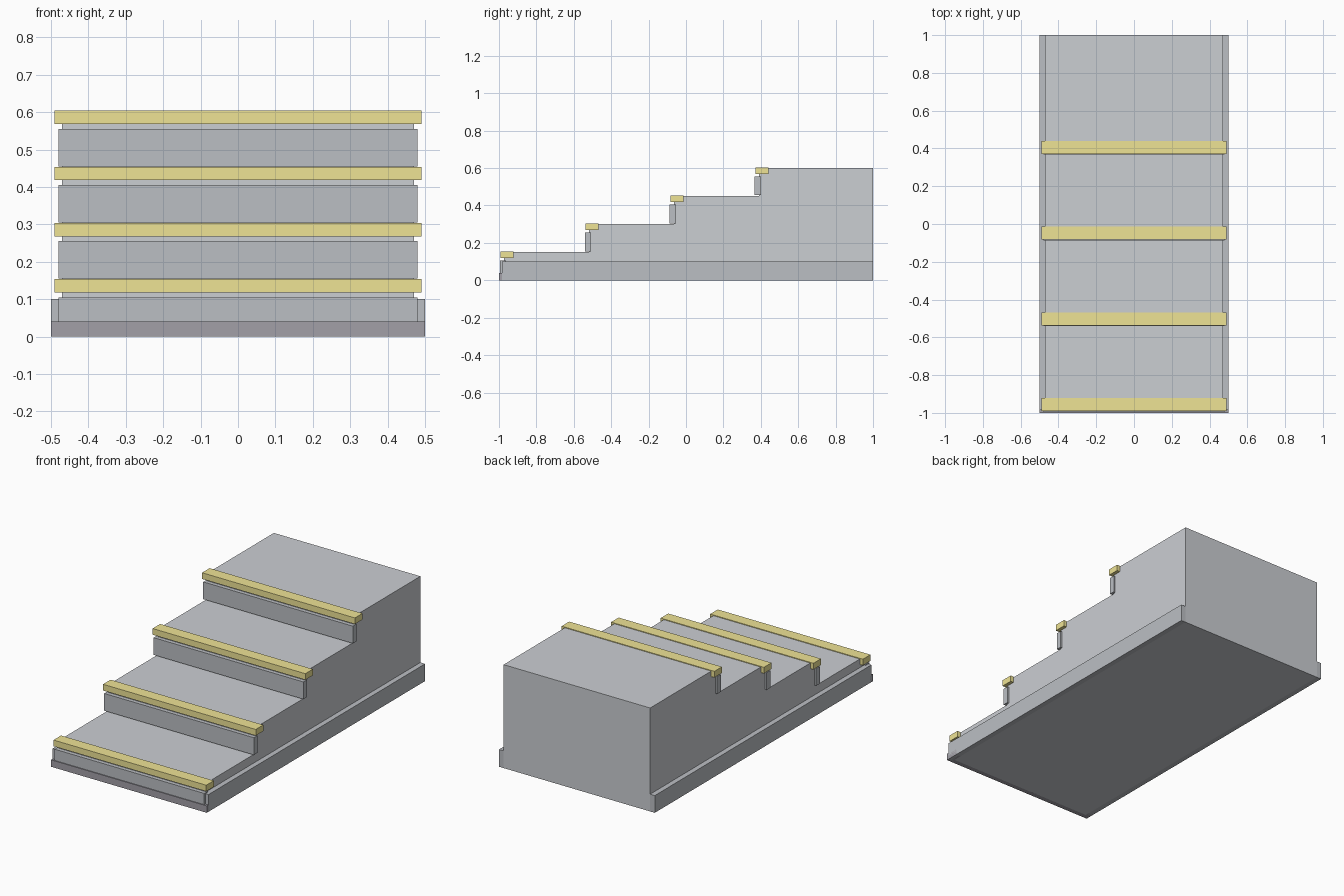
import bpy, bmesh

if "Cube" in bpy.data.objects:
    bpy.data.objects.remove(bpy.data.objects["Cube"])


def material(name, rgb):
    m = bpy.data.materials.new(name)
    m.diffuse_color = (*rgb, 1)
    m.use_nodes = True
    m.node_tree.nodes["Principled BSDF"].inputs["Base Color"].default_value = m.diffuse_color
    return m


BODY = material("body_grey", (0.60, 0.62, 0.65))
TRIM = material("trim_grey", (0.50, 0.52, 0.55))
DARK = material("dark_grey", (0.36, 0.35, 0.39))
YELLOW = material("yellow", (0.86, 0.77, 0.30))


def prism(name, profile, x0, x1, mat):
    """Extrude a (y, z) profile from x0 to x1."""
    bm = bmesh.new()
    face = bm.faces.new([bm.verts.new((x0, y, z)) for y, z in profile])
    ext = bmesh.ops.extrude_face_region(bm, geom=[face])["geom"]
    bmesh.ops.translate(bm, vec=(x1 - x0, 0, 0),
                        verts=[v for v in ext if isinstance(v, bmesh.types.BMVert)])
    bmesh.ops.recalc_face_normals(bm, faces=bm.faces)
    me = bpy.data.meshes.new(name)
    bm.to_mesh(me)
    bm.free()
    me.materials.append(mat)
    ob = bpy.data.objects.new(name, me)
    bpy.context.collection.objects.link(ob)
    return ob


def box(name, x0, x1, y0, y1, z0, z1, mat):
    return prism(name, [(y0, z0), (y1, z0), (y1, z1), (y0, z1)], x0, x1, mat)


STEPS, RISE, RUN, FRONT = 4, 0.15, 0.454, -0.995
fronts = [FRONT + i * RUN for i in range(STEPS)]

# Stepped solid body
profile = [(1, 0), (fronts[0] + 0.023, 0)]
for i, y in enumerate(fronts):
    if i:
        profile.append((y + 0.023, i * RISE))
    profile.append((y + 0.023, (i + 1) * RISE))
profile.append((1, STEPS * RISE))
prism("stair_body", profile, -0.47, 0.47, BODY)

# Riser panel and yellow nosing on every step
for i, y in enumerate(fronts):
    z = i * RISE
    box(f"riser_{i + 1}", -0.48, 0.48, y, y + 0.033, z + 0.005, z + 0.105, TRIM)
    box(f"nosing_{i + 1}", -0.49, 0.49, y + 0.004, y + 0.073, z + 0.118, z + 0.154, YELLOW)

# Side skirts and front kick plate
box("left_skirt", -0.5, -0.47, -0.985, 1, 0, 0.1, TRIM)
box("right_skirt", 0.47, 0.5, -0.985, 1, 0, 0.1, TRIM)
box("kick_plate", -0.5, 0.5, -1, -0.92, 0, 0.04, DARK)
